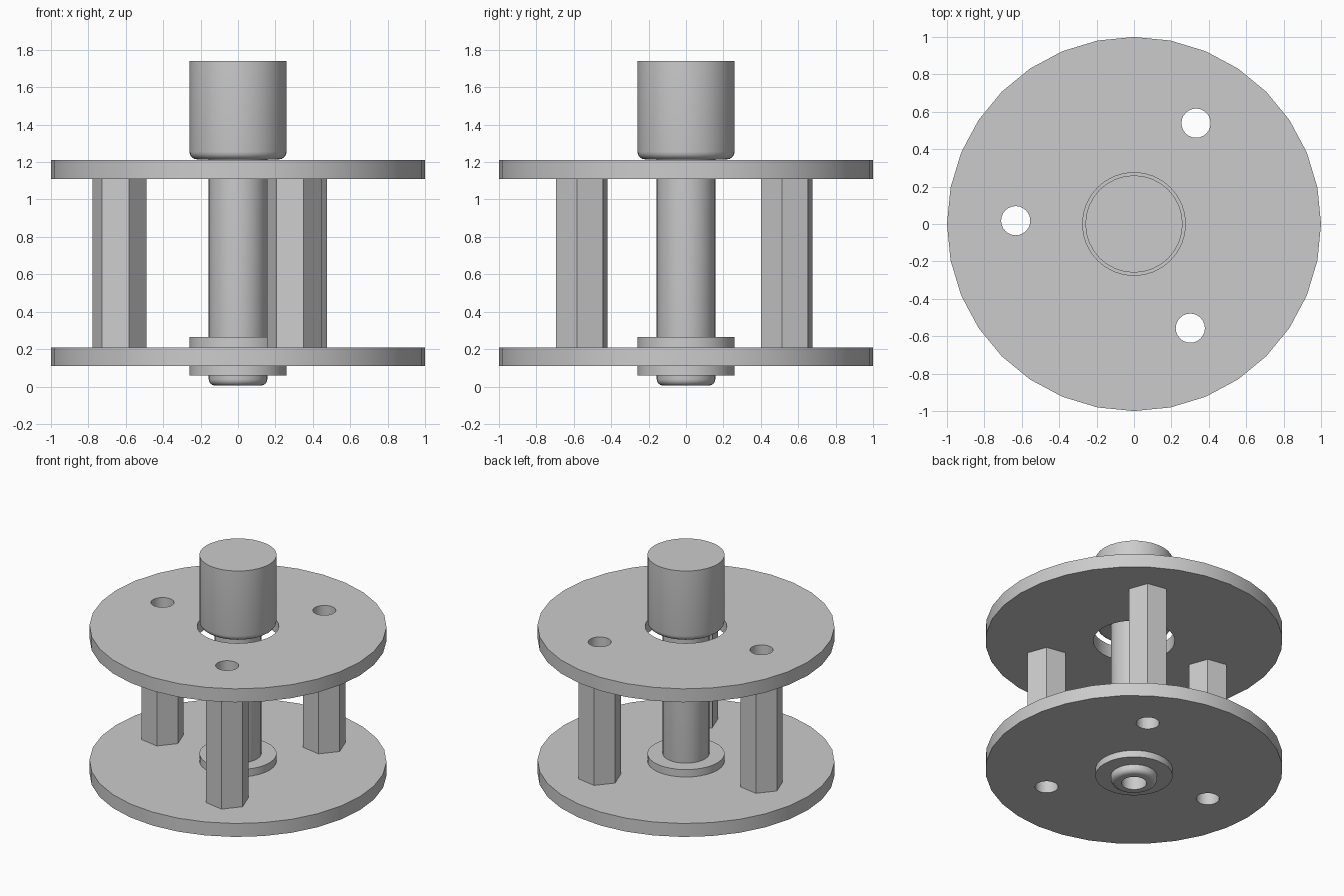
import bpy, bmesh, math
from mathutils import Matrix, Vector

if "Cube" in bpy.data.objects:
    bpy.data.objects.remove(bpy.data.objects["Cube"], do_unlink=True)

grey = bpy.data.materials.new("plain_grey")
grey.use_nodes = True
grey.diffuse_color = (0.6, 0.6, 0.6, 1)
grey.node_tree.nodes["Principled BSDF"].inputs["Base Color"].default_value = (0.6, 0.6, 0.6, 1)


def add(name, bm):
    bmesh.ops.recalc_face_normals(bm, faces=bm.faces)
    mesh = bpy.data.meshes.new(name)
    bm.to_mesh(mesh)
    bm.free()
    mesh.materials.append(grey)
    obj = bpy.data.objects.new(name, mesh)
    bpy.context.collection.objects.link(obj)
    return obj


def activate(obj):
    bpy.ops.object.select_all(action="DESELECT")
    obj.select_set(True)
    bpy.context.view_layer.objects.active = obj


def smooth(obj):
    activate(obj)
    bpy.ops.object.shade_smooth_by_angle(angle=math.radians(32))


def lathe(name, profile, closed=True, steps=32):
    """Turn an (r, z) profile about the z axis."""
    bm = bmesh.new()
    verts = [bm.verts.new((r, 0, z)) for r, z in profile]
    pairs = list(zip(verts, verts[1:])) + ([(verts[-1], verts[0])] if closed else [])
    edges = [bm.edges.new(p) for p in pairs]
    bmesh.ops.spin(bm, geom=verts + edges, cent=(0, 0, 0), axis=(0, 0, 1),
                   angle=math.tau, steps=steps, use_duplicate=False)
    bmesh.ops.remove_doubles(bm, verts=bm.verts, dist=1e-4)
    return add(name, bm)


def tube(name, inner, outer, z0, z1):
    return lathe(name, [(inner, z0), (outer, z0), (outer, z1), (inner, z1)])


def rounded(radius, z, bevel, steps=4):
    """Quarter round at the lower outer corner of a profile."""
    angles = [math.pi / 2 * i / steps for i in range(steps + 1)]
    return [(radius - bevel + bevel * math.sin(a), z + bevel - bevel * math.cos(a)) for a in angles]


def prism(name, centre, radius, z0, z1, sides, turn=0):
    bm = bmesh.new()
    place = Matrix.Translation((centre.x, centre.y, (z0 + z1) / 2)) @ Matrix.Rotation(turn, 4, "Z")
    bmesh.ops.create_cone(bm, cap_ends=True, segments=sides, radius1=radius,
                          radius2=radius, depth=z1 - z0, matrix=place)
    return add(name, bm)


def bore(obj, cutter):
    activate(obj)
    mod = obj.modifiers.new("bore", "BOOLEAN")
    mod.operation = "DIFFERENCE"
    mod.solver = "EXACT"
    mod.object = cutter
    bpy.ops.object.modifier_apply(modifier=mod.name)


# Round end plates
lower = tube("lower_plate", 0.25, 1, 0.11, 0.21)
upper = tube("upper_plate", 0.275, 1, 1.11, 1.21)

# Hexagonal spacers, bored right through with the plates
posts = []
for i in range(3):
    angle = math.radians(58.4 + 120 * i)
    centre = Vector((math.cos(angle), math.sin(angle))) * 0.633
    post = prism(f"hex_spacer_{i + 1}", centre, 0.147, 0.21, 1.11, 6, math.radians(20))
    cutter = prism("bore_cutter", centre, 0.078, -0.5, 2, 24)
    for part in (post, lower, upper):
        bore(part, cutter)
    bpy.data.objects.remove(cutter, do_unlink=True)
    posts.append(post)

# Flanged bushing in the lower plate
bushing = tube("bushing", 0.15, 0.26, 0.06, 0.265)

# Hollow shaft with a rounded lower end
shaft = lathe("shaft", [(0.085, 0.005)] + rounded(0.157, 0.005, 0.035)
              + [(0.157, 1.22), (0.085, 1.22)])

# Solid knob with a rounded lower rim
knob = lathe("knob", [(0, 1.215)] + rounded(0.26, 1.215, 0.04)
             + [(0.26, 1.74), (0, 1.74)], closed=False)

for part in [lower, upper, bushing, shaft, knob] + posts:
    smooth(part)
